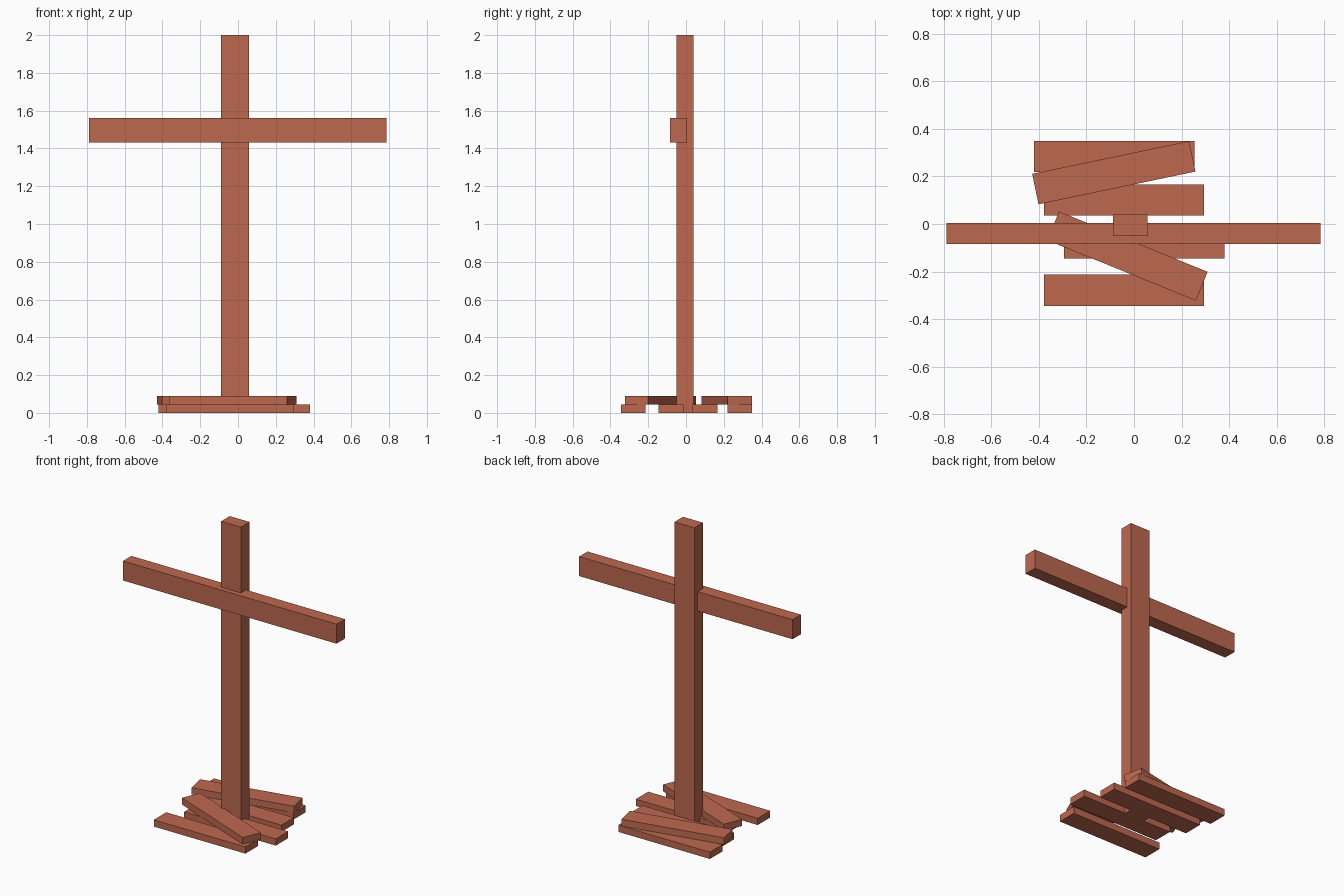
import bpy
import math

cube = bpy.data.objects.get("Cube")
if cube:
    bpy.data.objects.remove(cube, do_unlink=True)

# One reddish wood colour for every part
COLOUR = (0.51, 0.14, 0.078, 1.0)
wood = bpy.data.materials.new("reddish_wood")
wood.use_nodes = True
wood.diffuse_color = COLOUR
wood.node_tree.nodes["Principled BSDF"].inputs["Base Color"].default_value = COLOUR


def beam(name, centre, size, angle=0):
    """Box-shaped timber, turned about the vertical axis."""
    bpy.ops.mesh.primitive_cube_add(size=1, location=centre)
    obj = bpy.context.object
    obj.name = name
    obj.scale = size
    obj.rotation_euler.z = math.radians(angle)
    bpy.ops.object.transform_apply(location=False, rotation=True, scale=True)
    obj.data.materials.append(wood)
    return obj


# Upright post and the crossbar let into its front
beam("post", (-0.016, -0.005, 1.0), (0.146, 0.09, 2.0))
beam("crossbar", (-0.002, -0.04, 1.496), (1.574, 0.088, 0.13))

# Loose planks at the foot: (x, y, turn)
PLANK = (0.675, 0.131, 0.045)
lower = [(-0.083, 0.284, 0), (-0.042, 0.101, 0), (0.043, -0.08, 0), (-0.042, -0.279, 0)]
upper = [(-0.085, 0.216, 11.8), (-0.0275, -0.135, -22.1)]
for layer, (label, planks) in enumerate((("lower", lower), ("upper", upper))):
    for i, (x, y, turn) in enumerate(planks, 1):
        beam(f"{label}_plank_{i}", (x, y, PLANK[2] * (layer + 0.5)), PLANK, turn)
